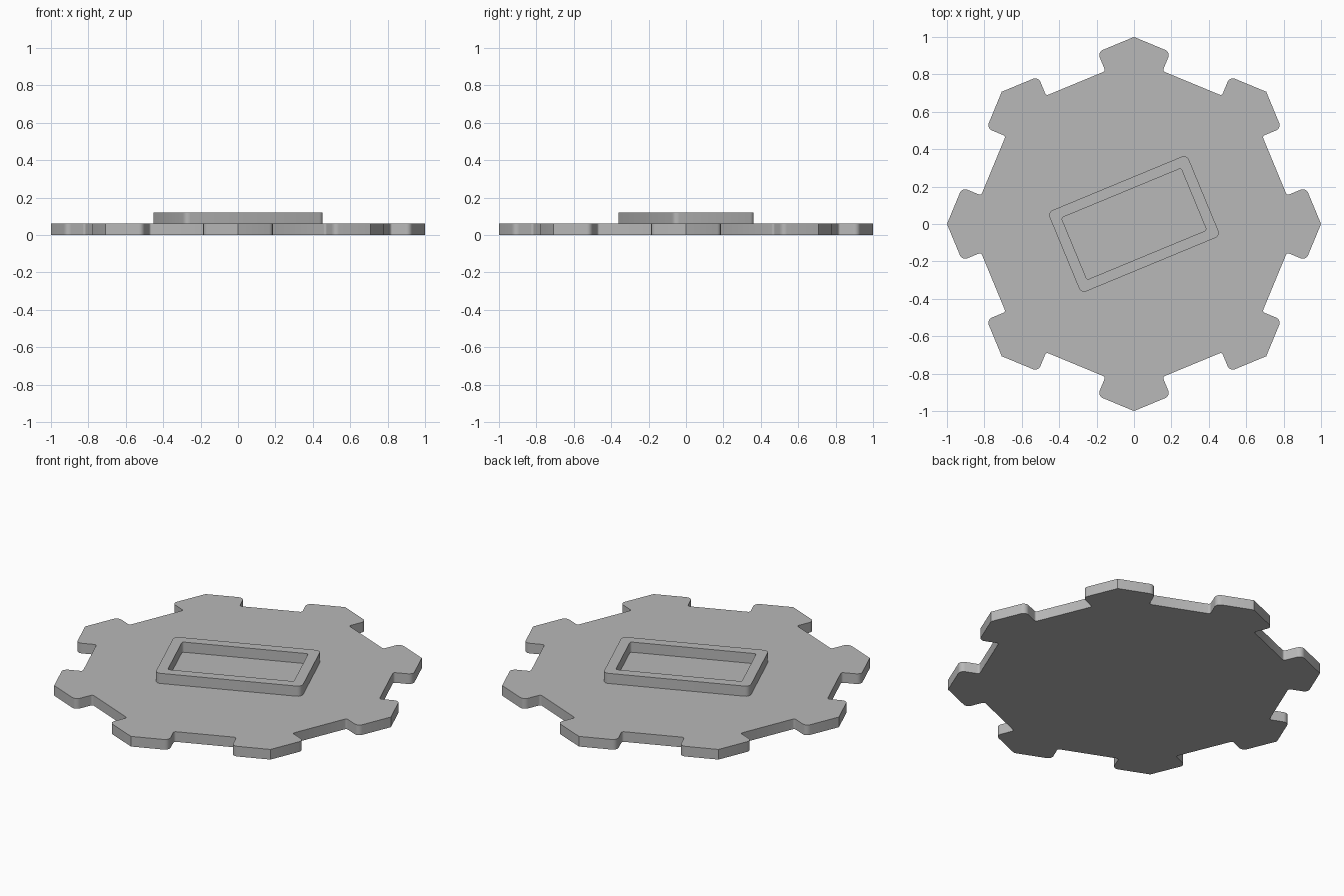
import bpy, bmesh, math
from mathutils import Vector, Matrix

if "Cube" in bpy.data.objects:
    bpy.data.objects.remove(bpy.data.objects["Cube"])

grey = bpy.data.materials.new("grey")
grey.diffuse_color = (0.48, 0.48, 0.48, 1)
grey.use_nodes = True
grey.node_tree.nodes["Principled BSDF"].inputs["Base Color"].default_value = grey.diffuse_color


def rounded(corners, steps=5):
    """Turn (point, radius) corners into an outline with filleted corners."""
    out = []
    for i, (p, r) in enumerate(corners):
        if r == 0:
            out.append(p)
            continue
        d1 = (corners[i - 1][0] - p).normalized()
        d2 = (corners[(i + 1) % len(corners)][0] - p).normalized()
        half = d1.angle(d2) / 2
        c = p + (d1 + d2).normalized() * (r / math.sin(half))
        s = p + d1 * (r / math.tan(half)) - c
        e = p + d2 * (r / math.tan(half)) - c
        w = s.angle(e)
        for k in range(steps + 1):
            t = k / steps
            out.append(c + (s * math.sin((1 - t) * w) + e * math.sin(t * w)) / math.sin(w))
    return out


def finish(name, bm):
    bmesh.ops.recalc_face_normals(bm, faces=bm.faces)
    me = bpy.data.meshes.new(name)
    bm.to_mesh(me)
    bm.free()
    me.materials.append(grey)
    me.shade_smooth()
    me.set_sharp_from_angle(angle=math.radians(30))
    bpy.context.collection.objects.link(bpy.data.objects.new(name, me))


def ring(bm, outline, z):
    return [bm.verts.new((p.x, p.y, z)) for p in outline]


def bridge(bm, a, b):
    for i in range(len(a)):
        j = (i + 1) % len(a)
        bm.faces.new((a[i], a[j], b[j], b[i]))


# Octagonal plate with a notch in the middle of every edge
THICK = 0.06
apothem, half_w, depth = math.cos(math.pi / 8), 0.1715, 0.11
corners = []
for k in range(8):
    a = k * math.pi / 4
    corners.append((Vector((math.cos(a), math.sin(a))), 0))
    turn = Matrix.Rotation(a + math.pi / 8, 2)
    for n, t, r in ((apothem, -half_w, 0.03), (apothem - depth, -half_w, 0.013),
                    (apothem - depth, half_w, 0.013), (apothem, half_w, 0.03)):
        corners.append((turn @ Vector((n, t)), r))
outline = rounded(corners)
bm = bmesh.new()
low, high = ring(bm, outline, 0), ring(bm, outline, THICK)
bm.faces.new(low)
bm.faces.new(high)
bridge(bm, low, high)
finish("notched_plate", bm)


# Raised rectangular frame, turned to line up with the plate edges
def rectangle(hx, hy, r):
    turn = Matrix.Rotation(math.pi / 8, 2)
    return rounded([(turn @ Vector((sx * hx, sy * hy)), r)
                    for sx, sy in ((1, 1), (-1, 1), (-1, -1), (1, -1))])


outer, inner = rectangle(0.403, 0.235, 0.03), rectangle(0.346, 0.179, 0.012)
bm = bmesh.new()
loops = [ring(bm, outer, THICK), ring(bm, outer, 2 * THICK),
         ring(bm, inner, 2 * THICK), ring(bm, inner, THICK)]
for i in range(4):
    bridge(bm, loops[i], loops[(i + 1) % 4])
finish("raised_frame", bm)
